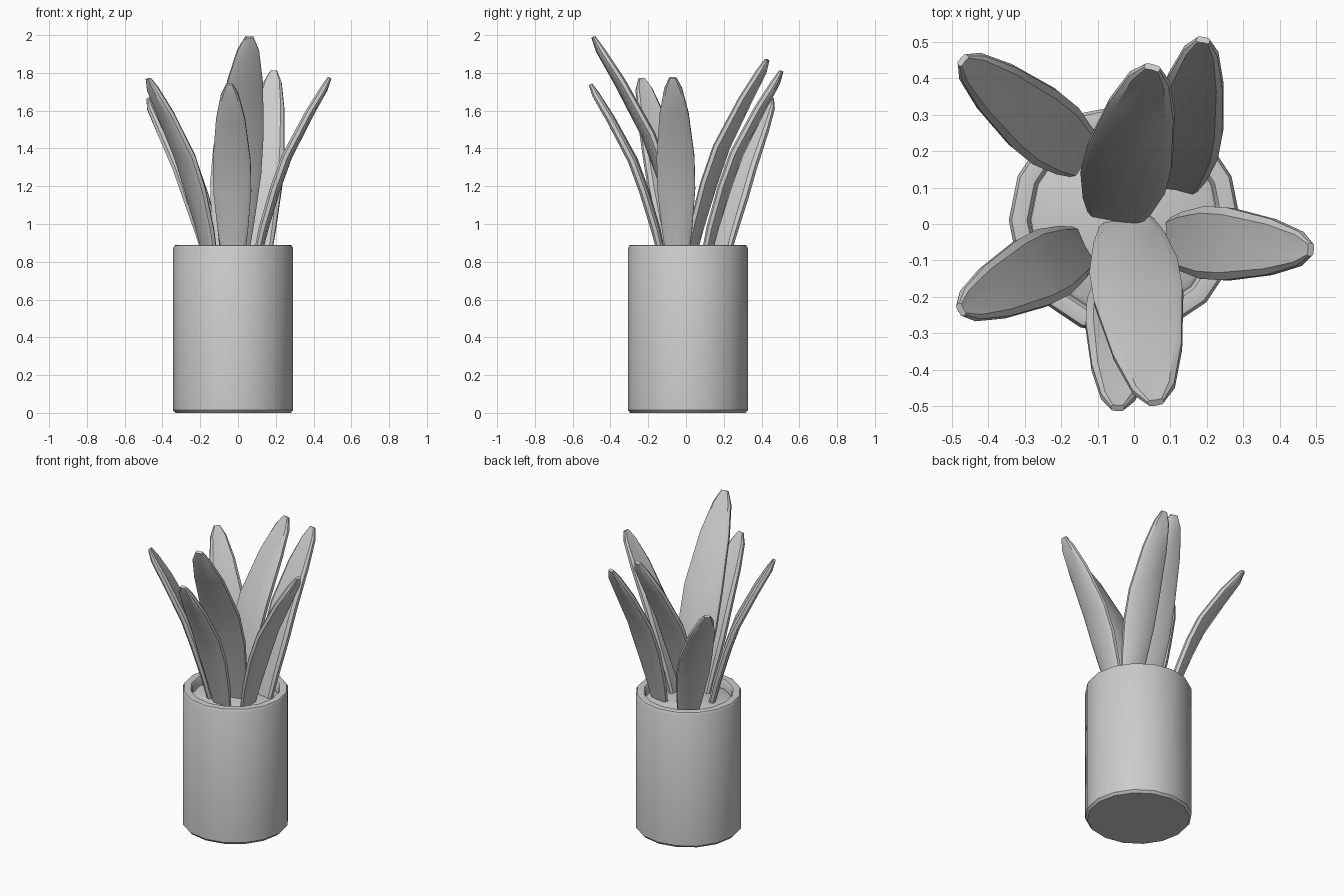
import bpy, bmesh, math
from mathutils import Vector

if "Cube" in bpy.data.objects:
    bpy.data.objects.remove(bpy.data.objects["Cube"])

grey = bpy.data.materials.new("plain grey")
grey.use_nodes = True
grey.diffuse_color = (0.6, 0.6, 0.6, 1)
grey.node_tree.nodes["Principled BSDF"].inputs["Base Color"].default_value = (0.6, 0.6, 0.6, 1)


def finish(name, rings, angle):
    """Skin closed rings of points into one capped, smoothed object."""
    bm = bmesh.new()
    loops = [[bm.verts.new(p) for p in ring] for ring in rings]
    for a, b in zip(loops, loops[1:]):
        for i in range(len(a)):
            j = (i + 1) % len(a)
            bm.faces.new((a[i], a[j], b[j], b[i]))
    bm.faces.new(loops[0][::-1])
    bm.faces.new(loops[-1])
    bmesh.ops.recalc_face_normals(bm, faces=bm.faces)
    mesh = bpy.data.meshes.new(name)
    bm.to_mesh(mesh)
    bm.free()
    mesh.materials.append(grey)
    obj = bpy.data.objects.new(name, mesh)
    bpy.context.collection.objects.link(obj)
    bpy.ops.object.select_all(action="DESELECT")
    obj.select_set(True)
    bpy.context.view_layer.objects.active = obj
    bpy.ops.object.shade_smooth_by_angle(angle=math.radians(angle))
    return obj


def lathe(name, profile, sides=16, centre=(-0.026, 0.01)):
    turns = [math.tau * i / sides for i in range(sides)]
    return finish(name, [[(centre[0] + r * math.cos(a), centre[1] + r * math.sin(a), z)
                          for a in turns] for r, z in profile], 40)


# Pot with rounded rim, and the soil inside it
lathe("pot", [(0.305, 0), (0.318, 0.015), (0.318, 0.872), (0.31, 0.887), (0.295, 0.89),
              (0.268, 0.887), (0.258, 0.872), (0.258, 0.8)])
lathe("soil", [(0.257, 0.78), (0.257, 0.83), (0.245, 0.838)])

# Shared leaf shape: height share, outward share, half width, half thickness
STATIONS = [(0, 0, 0.06, 0.018), (0.16, 0.09, 0.08, 0.022), (0.38, 0.25, 0.1, 0.023),
            (0.56, 0.41, 0.1, 0.023), (0.8, 0.72, 0.077, 0.021),
            (0.94, 0.925, 0.047, 0.018), (1, 1, 0.018, 0.009)]
# Cross-section: flat blade with bevelled edges
SECTION = [(1, 0.45), (0.8, 1), (0, 0.8), (-0.8, 1),
           (-1, 0.45), (-1, -0.45), (-0.8, -1), (0, -1.15), (0.8, -1), (1, -0.45)]


def leaf(name, base, tip, width):
    start, end = Vector((*base, 0.82)), Vector(tip)
    span = end - start
    out = Vector((span.x, span.y, 0))
    side = Vector((-out.y, out.x, 0)).normalized()
    centres = [start + out * r + Vector((0, 0, span.z * h)) for h, r, w, t in STATIONS]
    rings = []
    for i, (h, r, w, t) in enumerate(STATIONS):
        along = centres[min(i + 1, len(centres) - 1)] - centres[max(i - 1, 0)]
        normal = along.cross(side).normalized()
        rings.append([centres[i] + side * (u * w * width) + normal * (v * t) for u, v in SECTION])
    finish(name, rings, 35)


# Leaves fanning out of the pot
leaf("leaf_back_right", (-0.14, 0.18), (-0.47, 0.45, 1.665), 1.0)
leaf("leaf_back_left", (0.115, 0.105), (0.19, 0.505, 1.81), 1.0)
leaf("leaf_back_centre", (-0.055, 0.02), (0.05, 0.43, 1.87), 1.2)
leaf("leaf_left", (0.1, -0.045), (0.485, -0.07, 1.775), 1.0)
leaf("leaf_front_tall", (-0.02, 0.0), (0.06, -0.49, 1.99), 1.23)
leaf("leaf_front_short", (-0.025, -0.125), (-0.045, -0.505, 1.74), 1.0)
leaf("leaf_right", (-0.145, -0.065), (-0.475, -0.235, 1.77), 1.0)
